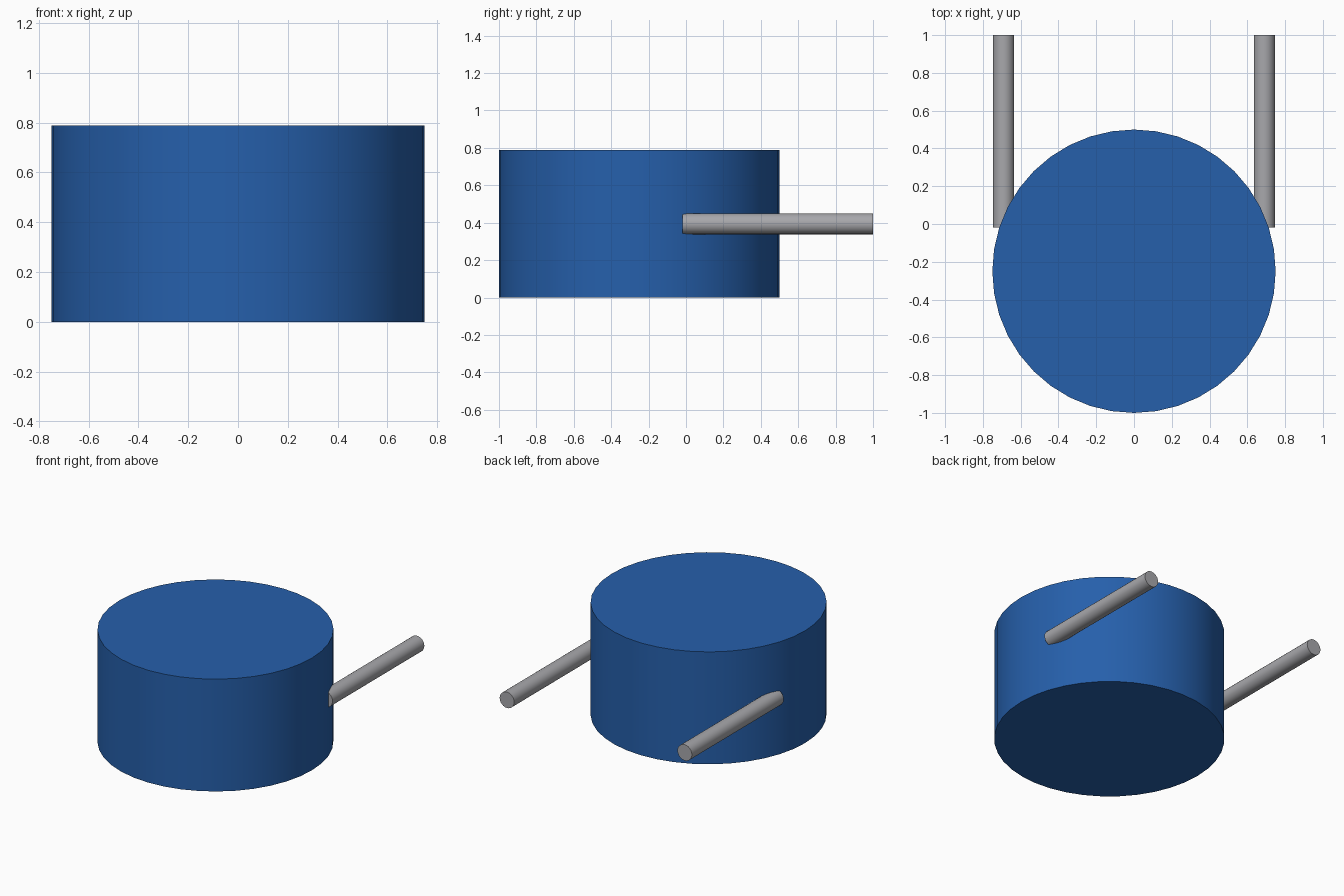
import bpy, math

cube = bpy.data.objects.get("Cube")
if cube:
    bpy.data.objects.remove(cube, do_unlink=True)


def make_material(name, color):
    mat = bpy.data.materials.new(name)
    mat.use_nodes = True
    mat.diffuse_color = color
    mat.node_tree.nodes["Principled BSDF"].inputs["Base Color"].default_value = color
    return mat


def cylinder(name, radius, depth, location, mat, sides, rotation=(0, 0, 0)):
    bpy.ops.mesh.primitive_cylinder_add(vertices=sides, radius=radius, depth=depth,
                                        location=location, rotation=rotation)
    obj = bpy.context.object
    obj.name = name
    obj.data.materials.append(mat)
    bpy.ops.object.shade_smooth_by_angle(angle=math.radians(35))
    return obj


blue = make_material("blue", (0.019, 0.116, 0.41, 1))
grey = make_material("grey metal", (0.39, 0.39, 0.41, 1))

# Drum body
HEIGHT = 0.788
cylinder("drum_body", 0.75, HEIGHT, (0, -0.25, HEIGHT / 2), blue, 40)

# Two rods running backwards, partly sunk into the drum sides
ROD_FRONT, ROD_BACK = -0.018, 1.0
for side, name in ((1, "left_rod"), (-1, "right_rod")):
    cylinder(name, 0.056, ROD_BACK - ROD_FRONT,
             (side * 0.69, (ROD_FRONT + ROD_BACK) / 2, HEIGHT / 2),
             grey, 24, (math.pi / 2, 0, 0))
